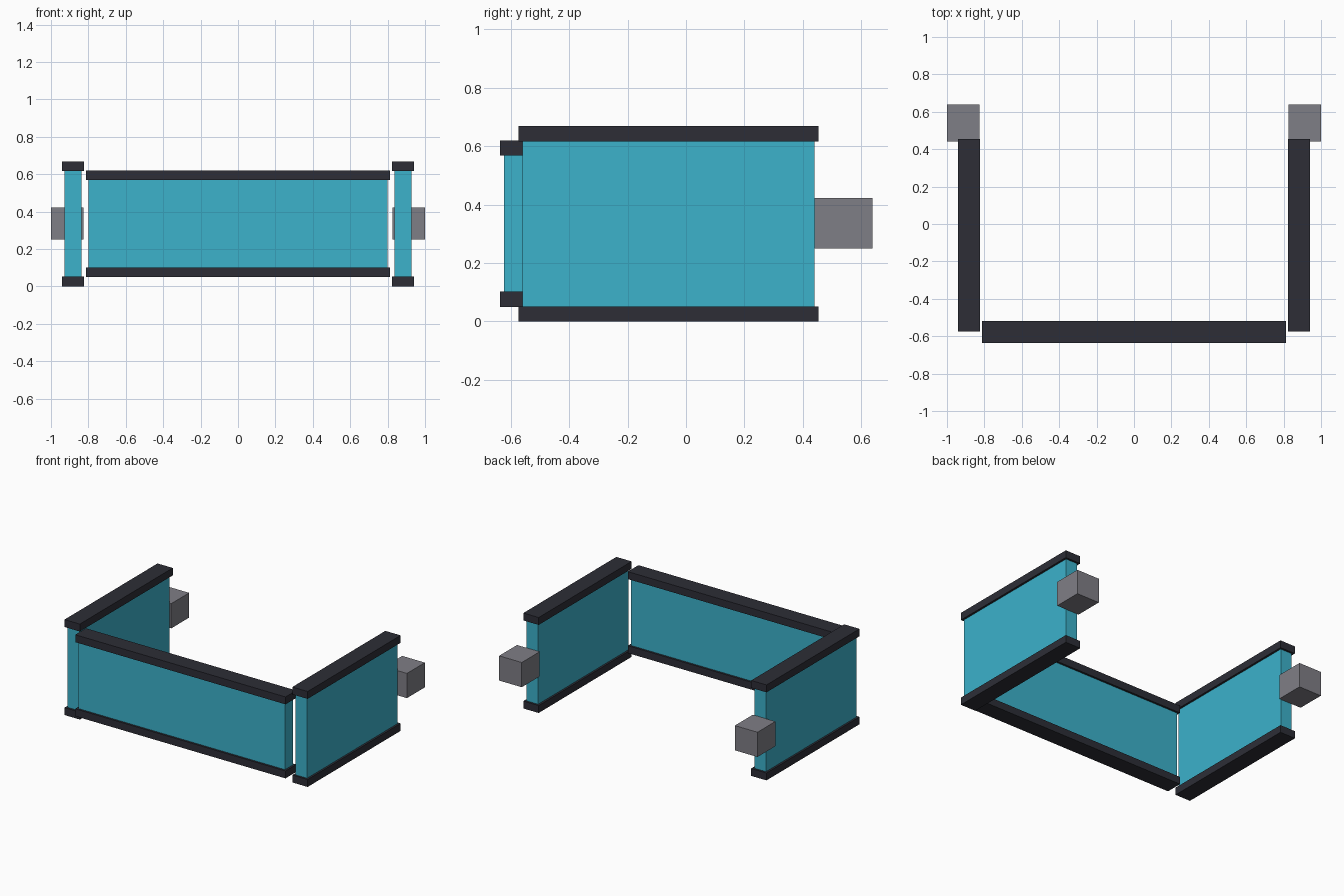
import bpy
import bmesh

default_cube = bpy.data.objects.get("Cube")
if default_cube:
    bpy.data.objects.remove(default_cube, do_unlink=True)


def make_material(name, color):
    mat = bpy.data.materials.new(name)
    mat.use_nodes = True
    mat.diffuse_color = (*color, 1)
    mat.node_tree.nodes["Principled BSDF"].inputs["Base Color"].default_value = (*color, 1)
    return mat


teal = make_material("teal", (0.045, 0.445, 0.597))
charcoal = make_material("charcoal", (0.026, 0.027, 0.037))
grey = make_material("grey", (0.213, 0.21, 0.238))


def box(name, xs, ys, zs, mat):
    """Box spanning the given (low, high) ranges."""
    spans = (xs, ys, zs)
    bm = bmesh.new()
    bmesh.ops.create_cube(bm, size=1)
    for v in bm.verts:
        v.co = [lo + (c + 0.5) * (hi - lo) for c, (lo, hi) in zip(v.co, spans)]
    mesh = bpy.data.meshes.new(name)
    bm.to_mesh(mesh)
    bm.free()
    mesh.materials.append(mat)
    obj = bpy.data.objects.new(name, mesh)
    bpy.context.collection.objects.link(obj)
    return obj


def railed_panel(name, xs, ys, bottom, top, rail, lip):
    """Upright panel capped by a wider rail along its bottom and top."""
    wide_x = (xs[0] - lip, xs[1] + lip)
    wide_y = (ys[0] - lip, ys[1] + lip)
    box(name + "_panel", xs, ys, (bottom + rail, top - rail), teal)
    box(name + "_bottom_rail", wide_x, wide_y, (bottom, bottom + rail), charcoal)
    box(name + "_top_rail", wide_x, wide_y, (top - rail, top), charcoal)


# Front panel
railed_panel("front", (-0.8, 0.8), (-0.623, -0.533), 0.05, 0.62, 0.052, 0.014)

# Side panels with a block behind each
for side, s in (("left", 1), ("right", -1)):
    railed_panel(side, sorted((s * 0.837, s * 0.927)), (-0.56, 0.44), 0, 0.668, 0.052, 0.014)
    box(side + "_rear_block", sorted((s * 0.825, s)), (0.44, 0.638), (0.25, 0.423), grey)
